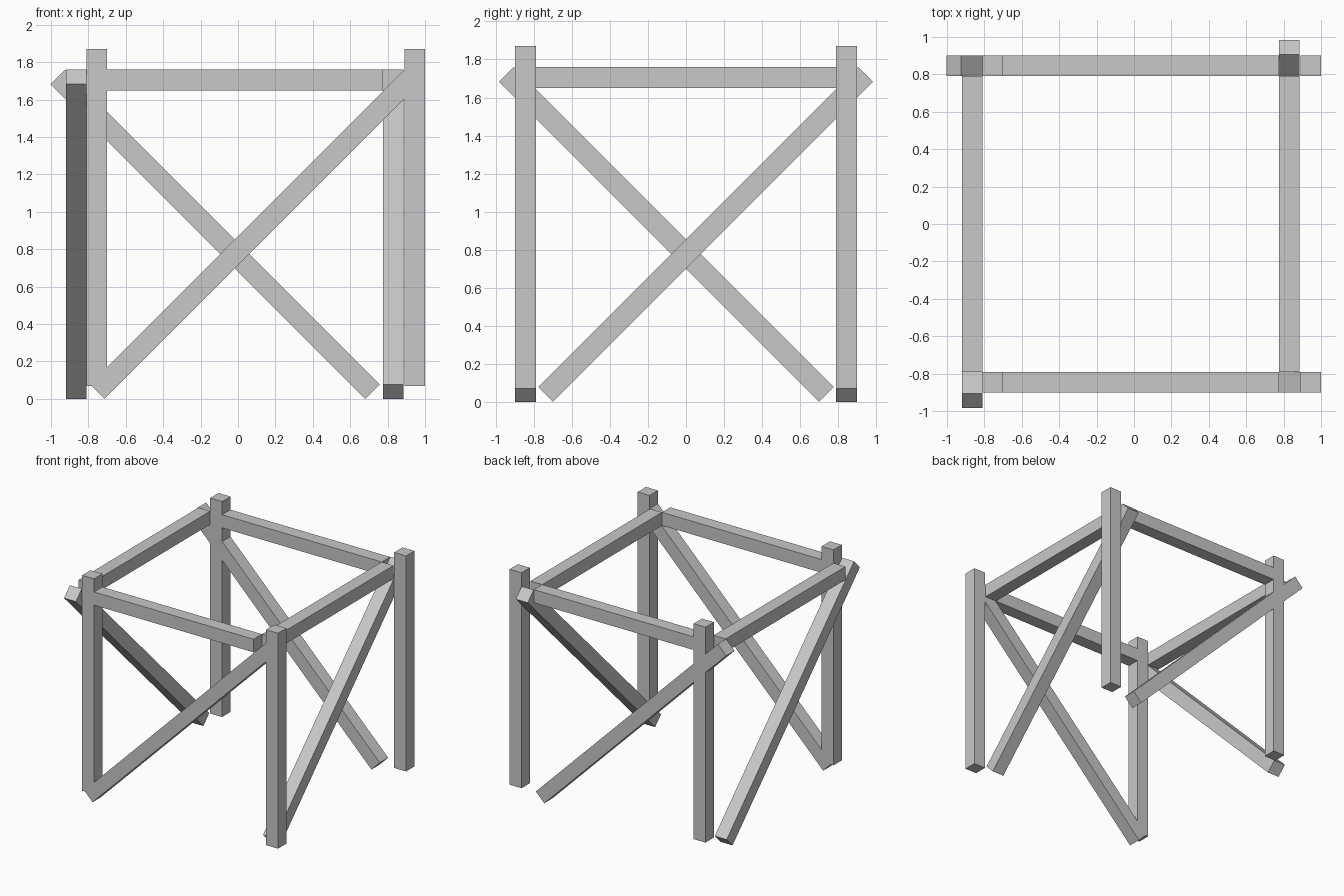
import bpy, bmesh, math
from mathutils import Matrix, Vector

if "Cube" in bpy.data.objects:
    bpy.data.objects.remove(bpy.data.objects["Cube"])

W = 0.11  # timber thickness

grey = bpy.data.materials.new("plain grey")
grey.diffuse_color = (0.58, 0.58, 0.58, 1)
grey.use_nodes = True
grey.node_tree.nodes["Principled BSDF"].inputs["Base Color"].default_value = grey.diffuse_color


def beam(name, centre, size, axis='X', angle=0):
    """Square timber, optionally tilted about one axis."""
    bm = bmesh.new()
    bmesh.ops.create_cube(bm, size=1)
    bm.transform(Matrix.Translation(Vector(centre))
                 @ Matrix.Rotation(angle, 4, axis)
                 @ Matrix.Diagonal((*size, 1)))
    mesh = bpy.data.meshes.new(name)
    bm.to_mesh(mesh)
    bm.free()
    mesh.materials.append(grey)
    obj = bpy.data.objects.new(name, mesh)
    bpy.context.collection.objects.link(obj)
    return obj


SIDE_Y = 0.845                       # front and back frames
POST_X = {"left": -0.755, "right": 0.945}
RAIL_X = {"left": -0.865, "right": 0.83}
BRACE_L = 1.76 * math.sqrt(2) - W    # 45 degree brace reaching z 0 to 1.76

for end, s in (("front", -1), ("back", 1)):
    # corner posts
    for side, x in POST_X.items():
        beam(f"{end}_{side}_post", (x, s * SIDE_Y, 0.97), (W, W, 1.8))
    # top rail between the posts
    beam(f"{end}_rail", (0.0375, s * SIDE_Y, 1.705), (1.475, W, W))
    # diagonal brace
    beam(f"{end}_brace", (-0.122 if s > 0 else 0.088, s * SIDE_Y, 0.88),
         (BRACE_L, W, W), 'Y', s * math.pi / 4)

for side, x in RAIL_X.items():
    s = -1 if side == "left" else 1
    # side rail
    beam(f"{side}_rail", (x, 0, 1.705), (W, 1.58, W))
    # diagonal brace
    beam(f"{side}_brace", (x, s * 0.103, 0.88),
         (W, BRACE_L, W), 'X', s * math.pi / 4)
